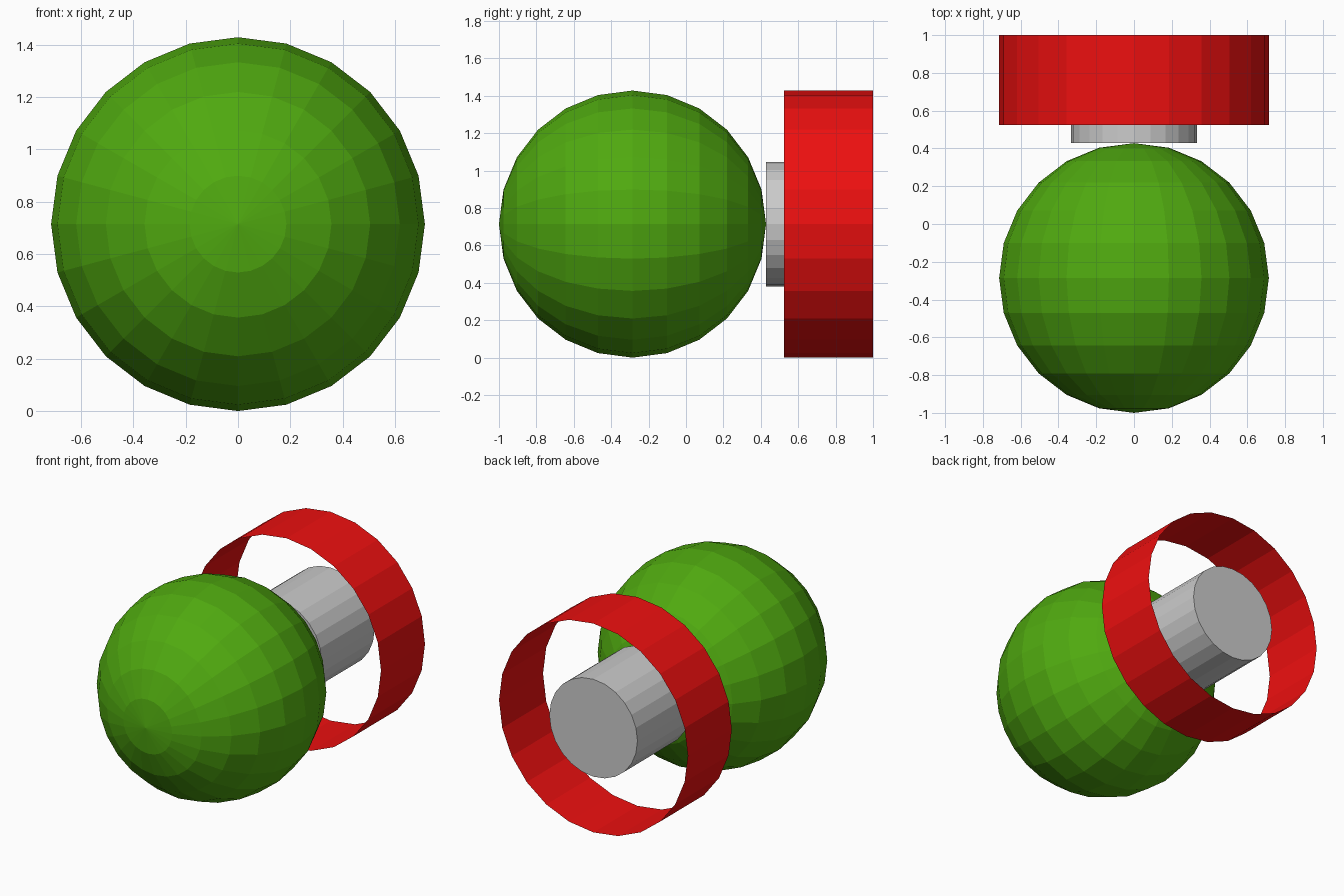
import bpy
from math import pi

if "Cube" in bpy.data.objects:
    bpy.data.objects.remove(bpy.data.objects["Cube"])

R = 0.714          # radius of ball and ring
SIDES = 24


def colour(obj, name, rgb):
    mat = bpy.data.materials.new(name)
    mat.diffuse_color = (*rgb, 1)
    mat.use_nodes = True
    mat.node_tree.nodes["Principled BSDF"].inputs["Base Color"].default_value = mat.diffuse_color
    obj.data.materials.append(mat)


def tube(name, radius, y0, y1, cap):
    # cylinder lying along y
    bpy.ops.mesh.primitive_cylinder_add(
        vertices=SIDES, radius=radius, depth=y1 - y0, end_fill_type=cap,
        location=(0, (y0 + y1) / 2, R), rotation=(pi / 2, 0, 0))
    obj = bpy.context.object
    obj.name = name
    return obj


# Faceted ball with its poles along y
bpy.ops.mesh.primitive_uv_sphere_add(
    segments=SIDES, ring_count=12, radius=R,
    location=(0, R - 1, R), rotation=(pi / 2, 0, 0))
ball = bpy.context.object
ball.name = "ball"
colour(ball, "green", (0.08, 0.40, 0.005))

# Solid hub touching the ball, flush with the back of the ring
tube("hub", 0.333, 2 * R - 1, 1.0, 'NGON')

# Open thin-walled ring
ring = tube("ring", R, 0.525, 1.0, 'NOTHING')
colour(ring, "red", (0.85, 0.005, 0.005))
